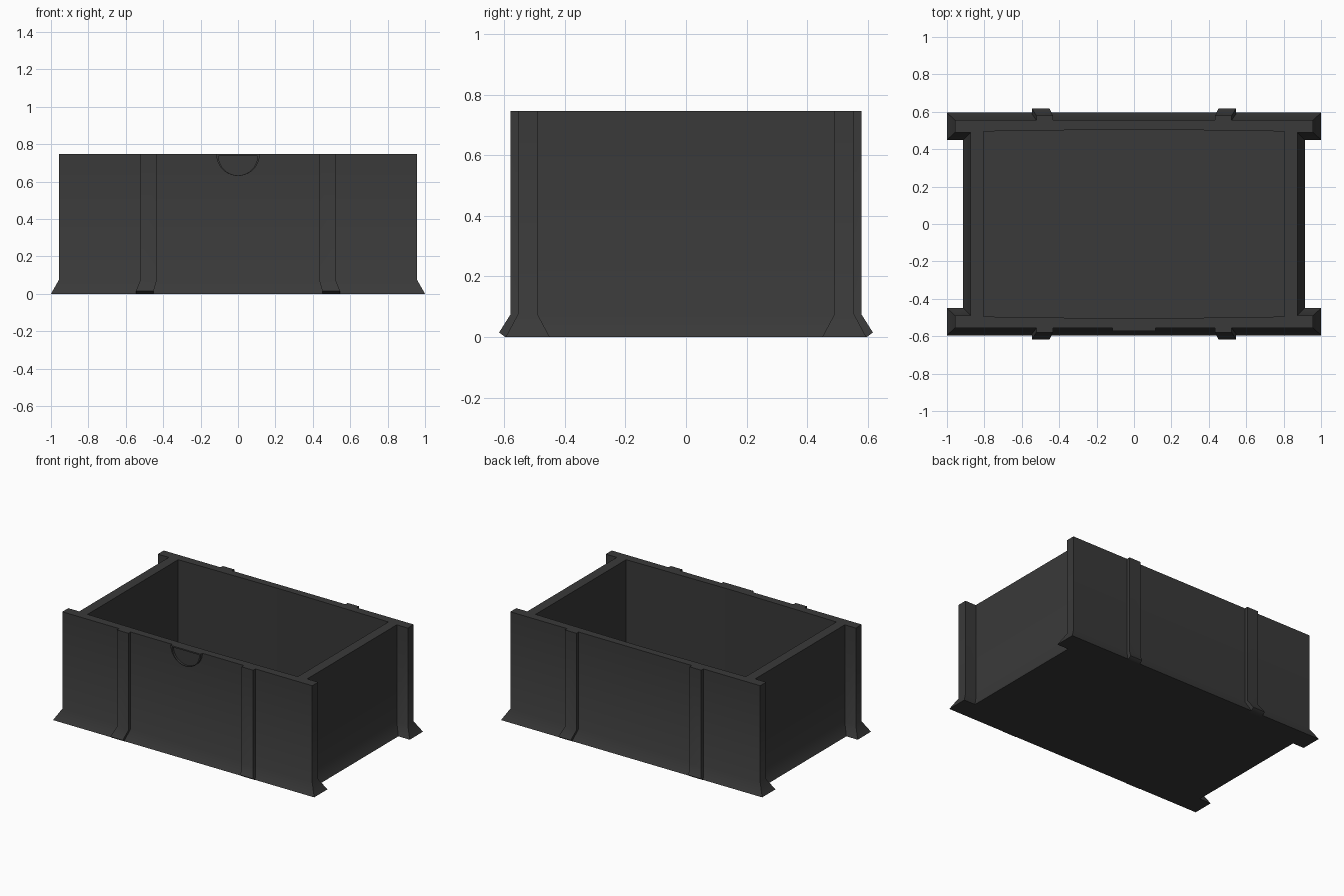
import bpy, bmesh, math

if "Cube" in bpy.data.objects:
    bpy.data.objects.remove(bpy.data.objects["Cube"], do_unlink=True)

mat = bpy.data.materials.new("charcoal plastic")
mat.use_nodes = True
GREY = (0.041, 0.041, 0.041, 1)
mat.diffuse_color = GREY
mat.node_tree.nodes["Principled BSDF"].inputs["Base Color"].default_value = GREY

HEIGHT, FLARE, FLOOR = 0.746, 0.075, 0.02


def loft(name, rings, smooth=True):
    """Solid skinned through matching closed rings, capped at both ends."""
    bm = bmesh.new()
    loops = [[bm.verts.new(p) for p in ring] for ring in rings]
    n = len(loops[0])
    for low, high in zip(loops, loops[1:]):
        for i in range(n):
            j = (i + 1) % n
            bm.faces.new((low[i], low[j], high[j], high[i]))
    bm.faces.new(loops[0][::-1])
    bm.faces.new(loops[-1])
    bmesh.ops.recalc_face_normals(bm, faces=bm.faces)
    mesh = bpy.data.meshes.new(name)
    bm.to_mesh(mesh)
    bm.free()
    mesh.materials.append(mat)
    obj = bpy.data.objects.new(name, mesh)
    bpy.context.collection.objects.link(obj)
    if smooth:
        bpy.ops.object.select_all(action='DESELECT')
        obj.select_set(True)
        bpy.context.view_layer.objects.active = obj
        bpy.ops.object.shade_smooth_by_angle(angle=math.radians(40))
    return obj


def four_way(quarter, z):
    """Mirror a quarter outline (running anticlockwise) into a full ring."""
    half = quarter + [(-x, y) for x, y in reversed(quarter)]
    return [(x, y, z) for x, y in half + [(-x, -y) for x, y in half]]


# Box body: long walls overhang the end walls, with a flared foot
upper = [(0.873, 0.49), (0.957, 0.49), (0.957, 0.555)]
foot = [(0.913, 0.45), (1.0, 0.45), (1.0, 0.595)]
body = loft("box_body", [four_way(foot, 0), four_way(upper, FLARE),
                         four_way(upper, HEIGHT)])

# Open interior with slightly bowed long walls
inside = [(0.805, 0.495), (0.48, 0.5), (0.05, 0.505)]
cutter = loft("interior_cutter", [four_way(inside, FLOOR), four_way(inside, 0.9)], False)
cut = body.modifiers.new("interior", 'BOOLEAN')
cut.object = cutter
cut.operation = 'DIFFERENCE'
cut.solver = 'EXACT'
bpy.context.view_layer.objects.active = body
bpy.ops.object.modifier_apply(modifier=cut.name)
bpy.data.objects.remove(cutter, do_unlink=True)

# Vertical ribs that follow the flare
for side, sy in (("front", -1), ("back", 1)):
    for hand, sx in (("right", -1), ("left", 1)):
        rings = []
        for z, x0, x1, back, out in ((0, 0.453, 0.545, 0.57, 0.597),
                                     (0.015, 0.451, 0.545, 0.56, 0.617),
                                     (FLARE, 0.434, 0.522, 0.53, 0.579),
                                     (HEIGHT, 0.434, 0.522, 0.53, 0.579)):
            rings.append([(sx * x, sy * y, z) for x, y in
                          ((x0, back), (x1, back), (x1, out), (x0, out))])
        loft(f"{side}_{hand}_rib", rings)


# Half-round raised rim around a shallow finger recess on the front
def half_disc(radius, top, y):
    steps = 20
    return [(radius * math.cos(a), y, top + radius * math.sin(a))
            for a in (math.pi * (1 + i / steps) for i in range(steps + 1))]


loft("half_round_grip", [half_disc(0.116, HEIGHT, -0.54),
                         half_disc(0.116, HEIGHT, -0.573),
                         half_disc(0.104, 0.737, -0.573),
                         half_disc(0.104, 0.737, -0.558)], False)
